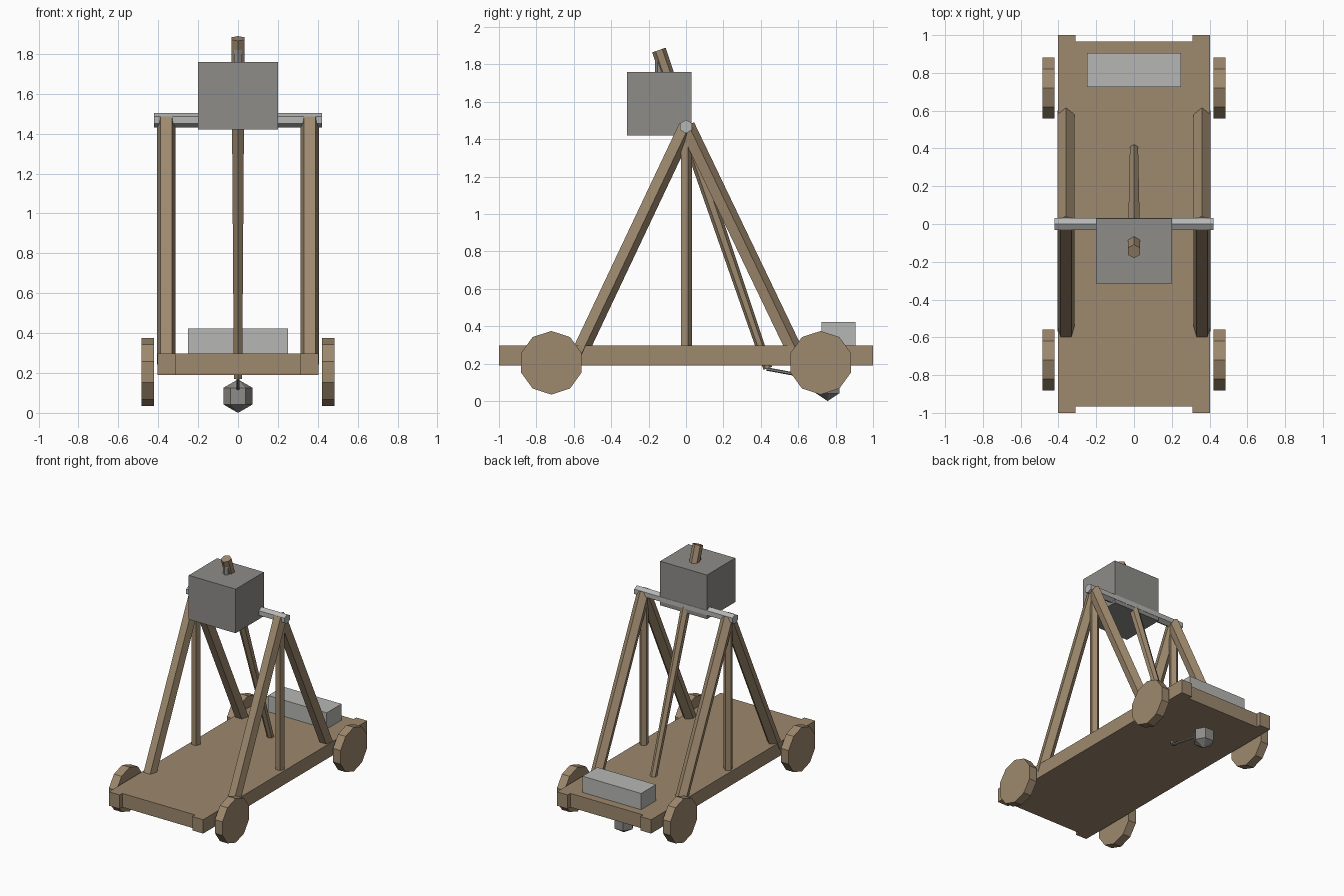
import bpy, math
from mathutils import Vector

if "Cube" in bpy.data.objects:
    bpy.data.objects.remove(bpy.data.objects["Cube"])


def material(name, r, g, b):
    m = bpy.data.materials.new(name)
    m.diffuse_color = (r, g, b, 1)
    m.use_nodes = True
    m.node_tree.nodes["Principled BSDF"].inputs["Base Color"].default_value = m.diffuse_color
    return m


WOOD = material("brown wood", 0.34, 0.25, 0.155)
STONE = material("stone grey", 0.27, 0.265, 0.25)
PALE = material("pale grey", 0.47, 0.47, 0.46)


def make(name, verts, faces, mat):
    me = bpy.data.meshes.new(name)
    me.from_pydata(verts, [], faces)
    me.materials.append(mat)
    ob = bpy.data.objects.new(name, me)
    bpy.context.collection.objects.link(ob)
    return ob


def box(name, lo, hi, mat):
    bpy.ops.mesh.primitive_cube_add(size=1)
    ob = bpy.context.object
    ob.name = name
    ob.location = [(a + b) / 2 for a, b in zip(lo, hi)]
    ob.scale = [b - a for a, b in zip(lo, hi)]
    ob.data.materials.append(mat)
    return ob


def beam(name, p, q, r1, r2, n, mat):
    """Flat-sided rod from p to q with n sides and one edge facing 'up' its frame."""
    p, q = Vector(p), Vector(q)
    d = (q - p).normalized()
    u = Vector((0, 1, 0)) if abs(d.x) > 0.9 else Vector((1, 0, 0))
    v = d.cross(u)
    verts = []
    for c, r in ((p, r1), (q, r2)):
        for i in range(n):
            a = math.pi / 2 + 2 * math.pi * i / n
            verts.append(c + r * (math.cos(a) * u + math.sin(a) * v))
    faces = [(i, (i + 1) % n, n + (i + 1) % n, n + i) for i in range(n)]
    faces += [tuple(reversed(range(n))), tuple(range(n, 2 * n))]
    return make(name, verts, faces, mat)


# Deck and side rails
box("deck", (-0.31, -0.967, 0.19), (0.31, 0.967, 0.297), WOOD)
for s, side in ((-1, "left"), (1, "right")):
    xs = sorted((0.31 * s, 0.403 * s))
    box(side + "_rail", (xs[0], -1, 0.19), (xs[1], 1, 0.297), WOOD)
    # Upright frame: two sloping legs and a post
    x = 0.36 * s
    beam(side + "_front_leg", (x, -0.577, 0.25), (x, 0, 1.47), 0.048, 0.048, 5, WOOD)
    beam(side + "_back_leg", (x, 0.585, 0.25), (x, 0, 1.47), 0.048, 0.048, 5, WOOD)
    beam(side + "_post", (x, 0, 0.25), (x, 0, 1.46), 0.033, 0.033, 5, WOOD)
    # Ten-sided wheels
    for y, end in ((-0.72, "front"), (0.72, "back")):
        a, b = sorted((0.42 * s, 0.485 * s))
        beam(f"{side}_{end}_wheel", (a, y, 0.205), (b, y, 0.205), 0.17, 0.17, 10, WOOD)

# Pivot axle, throwing arm and counterweight
beam("pivot_axle", (-0.42, 0, 1.468), (0.42, 0, 1.468), 0.036, 0.036, 6, PALE)
beam("throwing_arm", (0, 0.437, 0.175), (0, -0.145, 1.877), 0.024, 0.038, 6, WOOD)
box("counterweight", (-0.2, -0.315, 1.42), (0.2, 0.03, 1.76), STONE)
beam("counterweight_hanger", (0, -0.141, 1.7), (0, -0.141, 1.84), 0.024, 0.024, 6, STONE)

# Block on the back of the deck
box("back_block", (-0.25, 0.725, 0.29), (0.25, 0.905, 0.422), PALE)

# Sling and shot hanging under the deck
beam("sling", (0, 0.43, 0.172), (0, 0.74, 0.115), 0.009, 0.009, 6, STONE)
bpy.ops.mesh.primitive_uv_sphere_add(segments=6, ring_count=3, radius=0.084,
                                     location=(0, 0.757, 0.084))
shot = bpy.context.object
shot.name = "shot"
shot.data.materials.append(STONE)
# Turn the shot so two of its edges face sideways
if max(abs(v.co.x) for v in shot.data.vertices) < 0.07:
    shot.rotation_euler.z = math.pi / 6
